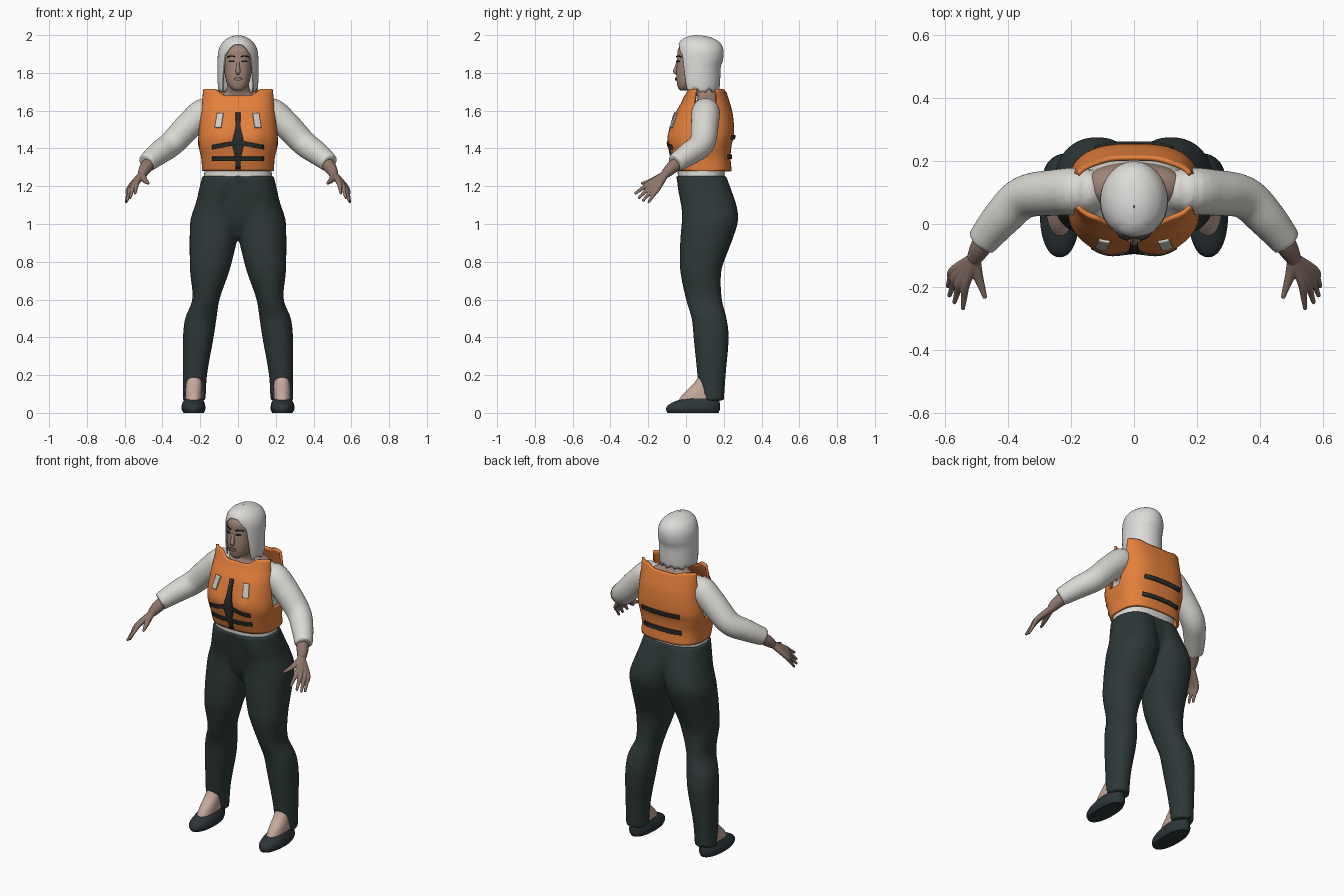
import bpy, bmesh, math, random
from mathutils import Vector

random.seed(4)
cube = bpy.data.objects.get("Cube")
if cube:
    bpy.data.objects.remove(cube)


def material(name, *rgb):
    m = bpy.data.materials.new(name)
    m.use_nodes = True
    m.diffuse_color = (*rgb, 1)
    bsdf = next(n for n in m.node_tree.nodes if n.type == 'BSDF_PRINCIPLED')
    bsdf.inputs["Base Color"].default_value = (*rgb, 1)
    bsdf.inputs["Roughness"].default_value = 0.8
    return m


HAIR = material("silver hair", .72, .71, .69)
FACE = material("face skin", .36, .24, .195)
HAND = material("hand skin", .27, .18, .145)
FOOT = material("foot skin", .56, .39, .33)
SHIRT = material("off white cloth", .7, .69, .65)
ORANGE = material("orange fabric", .78, .215, .045)
PANTS = material("dark teal cloth", .027, .04, .04)
SHOE = material("dark shoe", .025, .036, .04)
STRAP = material("black webbing", .025, .028, .028)
TAPE = material("reflective tape", .62, .6, .55)


def smooth(a, b, x):
    t = min(1, max(0, (x - a) / (b - a)))
    return t * t * (3 - 2 * t)


def curve(rows, k):
    """Cubic interpolation of rows keyed by their first entry."""
    k = min(max(k, rows[0][0]), rows[-1][0])
    i = max(j for j in range(len(rows) - 1) if rows[j][0] <= k)
    a, b = rows[i], rows[i + 1]
    p, q = rows[max(i - 1, 0)], rows[min(i + 2, len(rows) - 1)]
    h = b[0] - a[0]
    t = (k - a[0]) / h
    out = []
    for c in range(1, len(a)):
        ma = (b[c] - p[c]) / (b[0] - p[0]) * h
        mb = (q[c] - a[c]) / (q[0] - a[0]) * h
        out.append(a[c] + t * ma + t * t * (3 * (b[c] - a[c]) - 2 * ma - mb)
                   + t ** 3 * (2 * (a[c] - b[c]) + ma + mb))
    return out


def skin_grid(bm, rings, cap):
    rings = [[bm.verts.new(p) for p in r] for r in rings]
    n = len(rings[0])
    for r, s in zip(rings, rings[1:]):
        for i in range(n):
            j = (i + 1) % n
            bm.faces.new((r[i], s[i], s[j], r[j]))
    if cap:
        bm.faces.new(rings[0])
        bm.faces.new(rings[-1][::-1])


def loft(bm, rows, top=None, bot=None, n=2.2, cols=40, steps=24, cap=True, ease=1, side=1, bump=None):
    """Vertical body of superellipse rings; each column may have its own ends."""
    rings = [[] for _ in range(steps + 1)]
    for i in range(cols):
        t = 2 * math.pi * i / cols
        c, s = math.cos(t), math.sin(t)
        z1 = top(c, s) if top else rows[-1][0]
        z0 = bot(c, s) if bot else rows[0][0]
        for j, ring in enumerate(rings):
            z = z1 + (z0 - z1) * (j / steps) ** ease
            cx, rx, y0, y1 = curve(rows, z)
            x = cx * side + max(rx, .001) * math.copysign(abs(c) ** (2 / n), c)
            y = (y0 + y1) / 2 + (y1 - y0) / 2 * math.copysign(abs(s) ** (2 / n), s)
            ring.append((x, y - (bump(x, z) if bump and s < 0 else 0), z))
    skin_grid(bm, rings, cap)


def tube(bm, pts, side=1, cols=16, per=5):
    rows = [(i, *p) for i, p in enumerate(pts)]
    keys = [k / per for k in range((len(pts) - 1) * per + 1)]
    rings = []
    for k in keys:
        x, y, z, r = curve(rows, k)
        d = Vector(curve(rows, k + .05)[:3]) - Vector(curve(rows, k - .05)[:3])
        u = d.cross(Vector((1, .3, 0))).normalized()
        v = d.cross(u).normalized()
        ring = []
        for i in range(cols):
            a = 2 * math.pi * i / cols
            p = Vector((x, y, z)) + r * (u * math.cos(a) + v * math.sin(a))
            ring.append((p.x * side, p.y, p.z))
        rings.append(ring)
    skin_grid(bm, rings, True)


def finish(name, bm, mat, voxel=0, relax=0, thick=0, offset=-1):
    if not thick:
        bmesh.ops.recalc_face_normals(bm, faces=bm.faces[:])
    me = bpy.data.meshes.new(name)
    bm.to_mesh(me)
    bm.free()
    me.materials.append(mat)
    me.shade_smooth()
    me.set_sharp_from_angle(angle=math.radians(50))
    ob = bpy.data.objects.new(name, me)
    bpy.context.collection.objects.link(ob)
    if voxel:
        m = ob.modifiers.new("Blend", 'REMESH')
        m.mode, m.voxel_size, m.use_smooth_shade = 'VOXEL', voxel, True
    if relax:
        m = ob.modifiers.new("Relax", 'SMOOTH')
        m.factor, m.iterations = .5, relax
    if thick:
        m = ob.modifiers.new("Thickness", 'SOLIDIFY')
        m.thickness, m.offset = thick, offset
    return ob


def plate(name, mat, shape, rows, n, facing=-1, bump=None, res=12):
    """Thin plate laid on a lofted surface; shape maps u, v to x, z."""
    bm = bmesh.new()
    grid = []
    for i in range(res + 1):
        line = []
        for j in range(res + 1):
            x, z = shape(i / res * 2 - 1, j / res * 2 - 1)
            _, rx, y0, y1 = curve(rows, z)
            depth = (y1 - y0) / 2 * max(0, 1 - abs(x / rx) ** n) ** (1 / n)
            y = (y0 + y1) / 2 + facing * (depth + .004 + (bump(x, z) if bump else 0))
            line.append(bm.verts.new((x, y, z)))
        grid.append(line)
    for a, b in zip(grid, grid[1:]):
        for j in range(res):
            bm.faces.new((a[j], b[j], b[j + 1], a[j + 1]))
    finish(name, bm, mat, thick=.008, offset=0)


# Trousers: a pelvis blended with two legs, hems raised over the instep
leg = [(.06, .232, .06, .07, .2), (.2, .228, .064, .06, .21), (.4, .21, .081, .04, .226),
       (.5, .197, .083, .03, .215), (.6, .17, .072, .0, .19), (.75, .15, .104, -.03, .187),
       (.85, .138, .118, -.032, .22), (.92, .13, .126, -.03, .247), (1.02, .12, .132, -.022, .276),
       (1.1, .105, .122, -.025, .267), (1.18, .09, .113, -.042, .24), (1.255, .07, .118, -.05, .212)]
pelvis = [(.93, 0, .07, .04, .16), (1, 0, .2, 0, .2), (1.1, 0, .22, -.026, .235), (1.255, 0, .19, -.052, .212)]
bm = bmesh.new()
loft(bm, pelvis)
for side in (1, -1):
    loft(bm, leg, side=side, steps=50, bot=lambda c, s: .065 + .11 * smooth(.45, .8, -s))
finish("trousers", bm, PANTS, voxel=.01, relax=4)

# Feet and flat shoes
foot = [(.04, .235, .045, -.055, .15), (.1, .234, .045, -.015, .16), (.16, .232, .043, .045, .165), (.24, .23, .04, .09, .17)]
shoe = [(0, .235, .054, -.098, .172), (.02, .236, .063, -.106, .18), (.04, .236, .062, -.096, .18),
        (.058, .235, .056, -.065, .178), (.075, .235, .048, -.02, .175)]
for side, word in ((1, "left"), (-1, "right")):
    bm = bmesh.new()
    loft(bm, foot, side=side)
    finish(word + "_foot", bm, FOOT)
    bm = bmesh.new()
    loft(bm, shoe, side=side, steps=12)
    finish(word + "_shoe", bm, SHOE)

# Shirt with sleeves
torso = [(1.22, 0, .183, -.043, .206), (1.3, 0, .178, -.045, .205), (1.45, 0, .185, -.055, .22),
         (1.56, 0, .17, -.025, .21), (1.62, 0, .14, .03, .19), (1.64, 0, .11, .06, .17)]
sleeve = [(.08, .11, 1.57, .05), (.165, .105, 1.598, .074), (.25, .1, 1.53, .074),
          (.35, .085, 1.427, .068), (.42, .02, 1.375, .062), (.485, -.058, 1.322, .05)]
bm = bmesh.new()
loft(bm, torso, n=2.5)
for side in (1, -1):
    tube(bm, sleeve, side, cols=24)
finish("shirt", bm, SHIRT, voxel=.01, relax=2)

# Forearms and hands
wrist = (.507, -.108, 1.265, .019)
fingers = [((.535, -.19, 1.218), (.545, -.272, 1.16)), ((.552, -.182, 1.208), (.572, -.252, 1.135)),
           ((.565, -.165, 1.198), (.588, -.23, 1.12)), ((.575, -.148, 1.19), (.593, -.2, 1.113))]
for side, word in ((1, "left"), (-1, "right")):
    bm = bmesh.new()
    tube(bm, [(.44, -.005, 1.355, .036), (.485, -.07, 1.302, .034), (.508, -.11, 1.264, .025)], side)
    tube(bm, [wrist, (.496, -.165, 1.236, .016), (.483, -.205, 1.222, .011), (.473, -.237, 1.214, .007)], side)
    for knuckle, tip in fingers:
        mid = [(a + b) / 2 for a, b in zip(knuckle, tip)]
        tube(bm, [wrist, (*knuckle, .0145), (*mid, .0105), (*tip, .007)], side)
    finish(word + "_hand", bm, HAND, voxel=.004, relax=2)

# Life vest: a shell with armholes and a dipped neckline
vest = [(1.28, 0, .19, -.055, .242), (1.35, 0, .195, -.075, .236), (1.42, 0, .211, -.085, .242),
        (1.47, 0, .213, -.084, .255), (1.58, 0, .202, -.058, .248), (1.65, 0, .196, -.022, .23), (1.72, 0, .197, .008, .207)]


def bust(x, z):
    return .016 * math.exp(-((abs(x) - .09) / .06) ** 2 - ((z - 1.46) / .07) ** 2)


def vest_top(c, s):
    shoulder = 1.43 + .285 * smooth(.12, .42, abs(s))
    return shoulder - .035 * smooth(.55, .2, abs(c)) * (1 if s < 0 else .5)


bm = bmesh.new()
loft(bm, vest, top=vest_top, n=2.8, cols=96, steps=30, cap=False, bump=bust)
finish("vest", bm, ORANGE, thick=.014)

# Vest webbing, closure and reflective patches
on_vest = dict(rows=vest, n=2.8)
plate("front_closure", STRAP, lambda u, v: (v * (.012 + .018 * math.exp(-((u + .1) / .4) ** 2)), 1.44 + .15 * u), bump=bust, **on_vest)
plate("front_lower_strap", STRAP, lambda u, v: (u * .135, 1.346 + .011 * v), bump=bust, **on_vest)
plate("front_upper_strap", STRAP, lambda u, v: (u * .135, 1.432 - .025 * abs(u) + .011 * v), bump=bust, **on_vest)
for z, word in ((1.355, "lower"), (1.46, "upper")):
    plate("back_" + word + "_strap", STRAP, lambda u, v: (u * .125, z + .012 * v), facing=1, **on_vest)
for side, word in ((1, "left"), (-1, "right")):
    plate(word + "_reflector", TAPE, lambda u, v: (side * (.1 - .006 * u) + .017 * v, 1.548 + .038 * u), bump=bust, **on_vest)

# Neck and shoulders
neck = [(1.58, 0, .165, .03, .2), (1.64, 0, .15, .05, .19), (1.665, 0, .12, .06, .178),
        (1.69, 0, .075, .055, .165), (1.73, 0, .058, .035, .15), (1.8, 0, .055, .03, .14)]
bm = bmesh.new()
loft(bm, neck)
finish("neck", bm, FACE)

# Head with nose
head = [(1.706, 0, .018, -.03, .01), (1.716, 0, .036, -.04, .05), (1.74, 0, .055, -.047, .09), (1.78, 0, .068, -.051, .13),
        (1.84, 0, .076, -.049, .16), (1.88, 0, .079, -.046, .17), (1.93, 0, .075, -.04, .16), (1.97, 0, .045, 0, .12)]
bm = bmesh.new()
loft(bm, head, n=2.3, cols=48)
finish("head", bm, FACE)
bm = bmesh.new()
tube(bm, [(0, -.04, 1.868, .007), (0, -.05, 1.835, .009), (0, -.056, 1.808, .0125), (0, -.045, 1.795, .009)])
finish("nose", bm, FACE)

# Eyes, brows and lips
for side, word in ((1, "left"), (-1, "right")):
    plate(word + "_eye", STRAP, lambda u, v: (side * .034 + .014 * u, 1.862 + .0045 * v * math.sqrt(1.02 - u * u)), head, 2.3)
    plate(word + "_brow", STRAP, lambda u, v: (side * (.036 + .02 * u), 1.889 - .004 * u * u + .003 * v), head, 2.3)
plate("lips", HAND, lambda u, v: (.023 * u, 1.768 + .008 * v * math.sqrt(1.02 - u * u)), head, 2.3)

# Bobbed hair, open at the face with uneven ends
hair = [(1.68, 0, .1, -.03, .172), (1.74, 0, .107, -.04, .18), (1.83, 0, .108, -.045, .184), (1.87, 0, .108, -.047, .196),
        (1.92, 0, .103, -.046, .198), (1.96, 0, .083, -.036, .18), (1.985, 0, .052, -.008, .14), (1.996, 0, .025, .025, .095), (2, 0, .002, .05, .06)]


def hair_hem(c, s):
    opening = smooth(.58, .8, -s)
    return 1.705 + random.uniform(-.012, .012) * (1 - opening) + .2 * opening + .045 * smooth(.8, 1, -s)


bm = bmesh.new()
loft(bm, hair, bot=hair_hem, n=2, cols=80, steps=30, cap=False, ease=2)
finish("hair", bm, HAIR, thick=.008)
